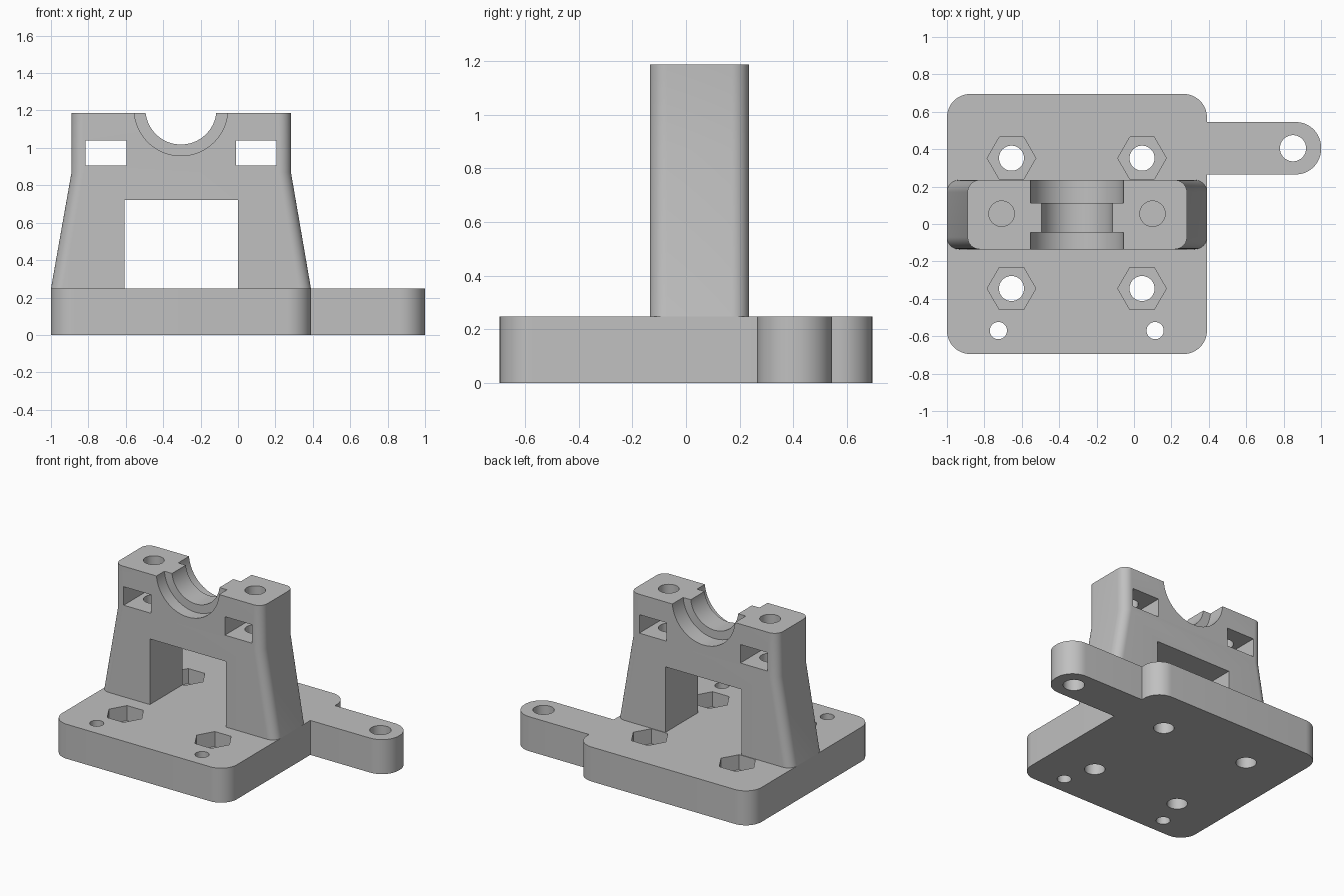
import bpy, bmesh
from math import pi, cos, sin

if "Cube" in bpy.data.objects:
    bpy.data.objects.remove(bpy.data.objects["Cube"])

grey = bpy.data.materials.new("light grey")
grey.diffuse_color = (0.53, 0.53, 0.53, 1)
grey.use_nodes = True
grey.node_tree.nodes["Principled BSDF"].inputs["Base Color"].default_value = grey.diffuse_color


def arc(cx, cy, r, a0, a1, n=12):
    return [(cx + r * cos(a0 + (a1 - a0) * i / n), cy + r * sin(a0 + (a1 - a0) * i / n))
            for i in range(n + 1)]


def rounded_rect(x0, x1, y0, y1, r):
    return (arc(x1 - r, y0 + r, r, -pi / 2, 0) + arc(x1 - r, y1 - r, r, 0, pi / 2)
            + arc(x0 + r, y1 - r, r, pi / 2, pi) + arc(x0 + r, y0 + r, r, pi, 1.5 * pi))


def loft(name, rings):
    """Skin matching closed rings of 3D points and cap both ends."""
    bm = bmesh.new()
    loops = [[bm.verts.new(p) for p in ring] for ring in rings]
    n = len(loops[0])
    for a, b in zip(loops, loops[1:]):
        for i in range(n):
            j = (i + 1) % n
            bm.faces.new((a[i], a[j], b[j], b[i]))
    bm.faces.new(loops[0][::-1])
    bm.faces.new(loops[-1])
    bmesh.ops.recalc_face_normals(bm, faces=bm.faces)
    mesh = bpy.data.meshes.new(name)
    bm.to_mesh(mesh)
    bm.free()
    mesh.materials.append(grey)
    ob = bpy.data.objects.new(name, mesh)
    bpy.context.collection.objects.link(ob)
    return ob


def prism(name, outline, z0, z1):
    return loft(name, [[(x, y, z) for x, y in outline] for z in (z0, z1)])


def upright_cylinder(x, y, r, z0, z1, sides=48):
    return prism("cutter", arc(x, y, r, 0, 2 * pi, sides)[:-1], z0, z1)


def bore(x, z, r, y0, y1, sides=96):
    pts = arc(x, z, r, 0, 2 * pi, sides)[:-1]
    return loft("cutter", [[(px, y, pz) for px, pz in pts] for y in (y0, y1)])


def box(x0, x1, y0, y1, z0, z1):
    return prism("cutter", [(x0, y0), (x1, y0), (x1, y1), (x0, y1)], z0, z1)


def cut(ob, cutter):
    mod = ob.modifiers.new("cut", 'BOOLEAN')
    mod.operation, mod.solver, mod.object = 'DIFFERENCE', 'EXACT', cutter
    bpy.context.view_layer.objects.active = ob
    bpy.ops.object.modifier_apply(modifier=mod.name)
    bpy.data.objects.remove(cutter)


# Base plate with the side arm, drawn as one outline
R, A = 0.125, 0.135
outline = (arc(-1 + R, -0.695 + R, R, pi, 1.5 * pi)
           + arc(0.39 - R, -0.695 + R, R, -pi / 2, 0)
           + [(0.39, 0.265)]
           + arc(1 - A, 0.265 + A, A, -pi / 2, 0)
           + arc(1 - A, 0.545 - A, A, 0, pi / 2)
           + [(0.39, 0.545)]
           + arc(0.39 - R, 0.695 - R, R, 0, pi / 2)
           + arc(-1 + R, 0.695 - R, R, pi / 2, pi))
base = prism("base_plate", outline, 0, 0.248)

# Bolt holes with hexagonal nut pockets
for x in (-0.655, 0.043):
    for y in (-0.345, 0.352):
        cut(base, upright_cylinder(x, y, 0.13, 0.14, 0.4, 6))
        cut(base, upright_cylinder(x, y, 0.067, -0.1, 0.4))

# Small pin holes and the arm hole
for x in (-0.725, 0.113):
    cut(base, upright_cylinder(x, -0.57, 0.046, -0.1, 0.4))
cut(base, upright_cylinder(0.85, 0.405, 0.07, -0.1, 0.4))

# Tapered upright with rounded vertical corners
sections = [(-1, 0.39, 0.248), (-0.89, 0.283, 0.87), (-0.89, 0.283, 1.187)]
upright = loft("bearing_upright",
               [[(x, y, z) for x, y in rounded_rect(x0, x1, -0.135, 0.235, 0.065)]
                for x0, x1, z in sections])

# Central window, open down to the base
cut(upright, box(-0.607, 0, -0.5, 0.5, 0.1, 0.72))

# Rod bore, wider at both ends
cut(upright, bore(-0.305, 1.208, 0.19, -0.5, 0.5))
for y0, y1 in ((-0.5, -0.045), (0.112, 0.5)):
    cut(upright, bore(-0.305, 1.208, 0.25, y0, y1))

# Nut slots and the clamp screw holes above them
for x0, x1, hx in ((-0.815, -0.597, -0.708), (-0.01, 0.207, 0.099)):
    cut(upright, box(x0, x1, -0.5, 0.5, 0.907, 1.04))
    cut(upright, upright_cylinder(hx, 0.055, 0.068, 0.8, 1.4))

# Smooth the rounded surfaces and keep the edges sharp
for ob in (base, upright):
    bpy.ops.object.select_all(action='DESELECT')
    ob.select_set(True)
    bpy.context.view_layer.objects.active = ob
    bpy.ops.object.shade_smooth_by_angle(angle=pi / 6)
